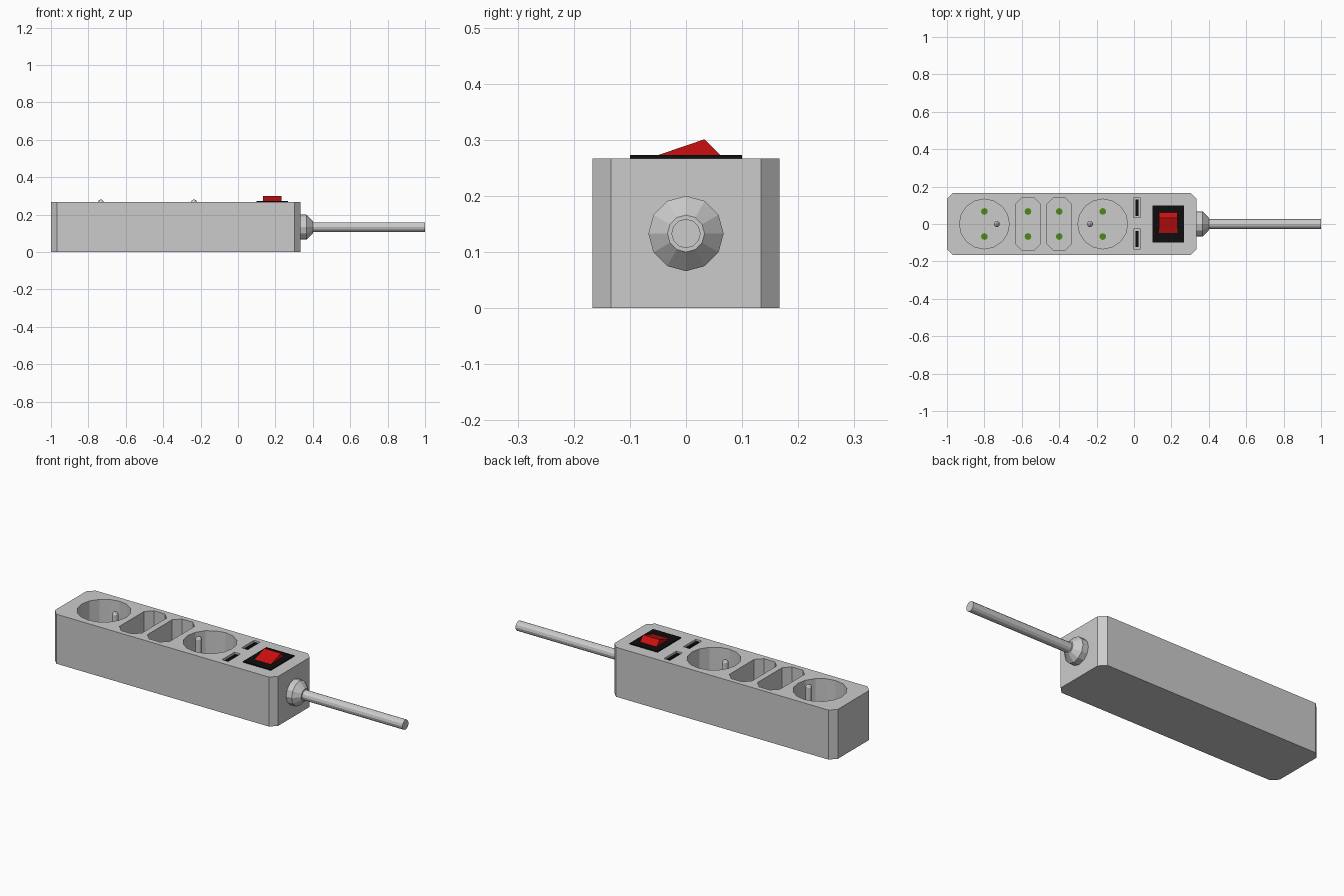
import bpy, bmesh
from math import cos, sin, pi
from mathutils import Matrix

if "Cube" in bpy.data.objects:
    bpy.data.objects.remove(bpy.data.objects["Cube"])

H = 0.267          # body height
FLOOR = 0.10       # socket floor height


def material(name, color):
    m = bpy.data.materials.new(name)
    m.diffuse_color = (*color, 1)
    m.use_nodes = True
    m.node_tree.nodes["Principled BSDF"].inputs["Base Color"].default_value = m.diffuse_color
    return m


RED = material("red", (0.6, 0.005, 0.005))
BLACK = material("black", (0.004, 0.004, 0.004))
GREEN = material("green", (0.08, 0.25, 0.01))


def finish(name, bm, mat=None):
    bmesh.ops.recalc_face_normals(bm, faces=bm.faces[:])
    me = bpy.data.meshes.new(name)
    bm.to_mesh(me)
    bm.free()
    if mat:
        me.materials.append(mat)
    ob = bpy.data.objects.new(name, me)
    bpy.context.collection.objects.link(ob)
    return ob


def prism(name, outline, z0, z1, mat=None, matrix=None):
    """Extrude a flat outline from z0 to z1."""
    bm = bmesh.new()
    face = bm.faces.new([bm.verts.new((x, y, z0)) for x, y in outline])
    top = bmesh.ops.extrude_face_region(bm, geom=[face])["geom"]
    verts = [g for g in top if isinstance(g, bmesh.types.BMVert)]
    bmesh.ops.translate(bm, verts=verts, vec=(0, 0, z1 - z0))
    if matrix:
        bm.transform(matrix)
    return finish(name, bm, mat)


def lathe(name, profile, sides, matrix):
    """Stack rings of (radius, height) and cap both ends."""
    bm = bmesh.new()
    rings = [[bm.verts.new((r * cos(2 * pi * i / sides), r * sin(2 * pi * i / sides), z))
              for i in range(sides)] for r, z in profile]
    for a, b in zip(rings, rings[1:]):
        for i in range(sides):
            j = (i + 1) % sides
            bm.faces.new((a[i], a[j], b[j], b[i]))
    bm.faces.new(rings[0])
    bm.faces.new(rings[-1])
    bm.transform(matrix)
    return finish(name, bm)


def circle(cx, cy, r, n):
    return [(cx + r * cos(2 * pi * i / n), cy + r * sin(2 * pi * i / n)) for i in range(n)]


def rect(cx, cy, hx, hy, c=0.0):
    """Rectangle with optional cut corners."""
    if not c:
        return [(cx - hx, cy - hy), (cx + hx, cy - hy), (cx + hx, cy + hy), (cx - hx, cy + hy)]
    return [(cx - hx + c, cy - hy), (cx + hx - c, cy - hy), (cx + hx, cy - hy + c),
            (cx + hx, cy + hy - c), (cx + hx - c, cy + hy), (cx - hx + c, cy + hy),
            (cx - hx, cy + hy - c), (cx - hx, cy - hy + c)]


# housing with cut corners
body = prism("housing", rect(-0.333, 0, 0.667, 0.167, 0.033), 0, H)

# socket and charging port recesses
round_x, flat_x, port_y = (-0.8, -0.167), (-0.567, -0.4), (0.087, -0.08)
cuts = [prism("round_socket_cutter", circle(x, 0, 0.133, 16), FLOOR, 0.4) for x in round_x]
cuts += [prism("flat_socket_cutter", rect(x, 0, 0.067, 0.14, 0.035), FLOOR, 0.4) for x in flat_x]
cuts += [prism("port_cutter", rect(0.016, y, 0.018, 0.053), 0.2, 0.4) for y in port_y]
for cutter in cuts:
    mod = body.modifiers.new("recess", "BOOLEAN")
    mod.operation = "DIFFERENCE"
    mod.solver = "EXACT"
    mod.object = cutter
    cutter.hide_render = True
    cutter.hide_set(True)

# green contact holes
for x in round_x + flat_x:
    for y in (-0.067, 0.067):
        prism("contact_hole", circle(x, y, 0.018, 12), FLOOR - 0.01, FLOOR + 0.001, GREEN)

# earth pins with rounded tips
for x in (-0.733, -0.235):
    lathe("earth_pin", [(0.016, 0), (0.016, 0.168), (0.012, 0.176), (0.005, 0.181)], 12,
          Matrix.Translation((x, 0, FLOOR - 0.001)))

# charging port tongues
for y in port_y:
    prism("port_tongue", rect(0.017, y, 0.008, 0.043), 0.195, 0.263, BLACK)

# switch plate and rocker
prism("switch_plate", rect(0.183, 0, 0.083, 0.1), H - 0.005, 0.273, BLACK)
to_x = Matrix(((0, 0, 1, 0), (1, 0, 0, 0), (0, 1, 0, 0), (0, 0, 0, 1)))
prism("switch_rocker", [(-0.067, 0.267), (0.067, 0.267), (0.033, 0.301)],
      0.133, 0.233, RED, to_x)

# strain relief and cable
axis = Matrix.Translation((0, 0, 0.133)) @ to_x
lathe("strain_relief", [(0.067, 0.33), (0.067, 0.367), (0.033, 0.4)], 12, axis)
lathe("cable", [(0.026, 0.39), (0.026, 1.0)], 12, axis)
